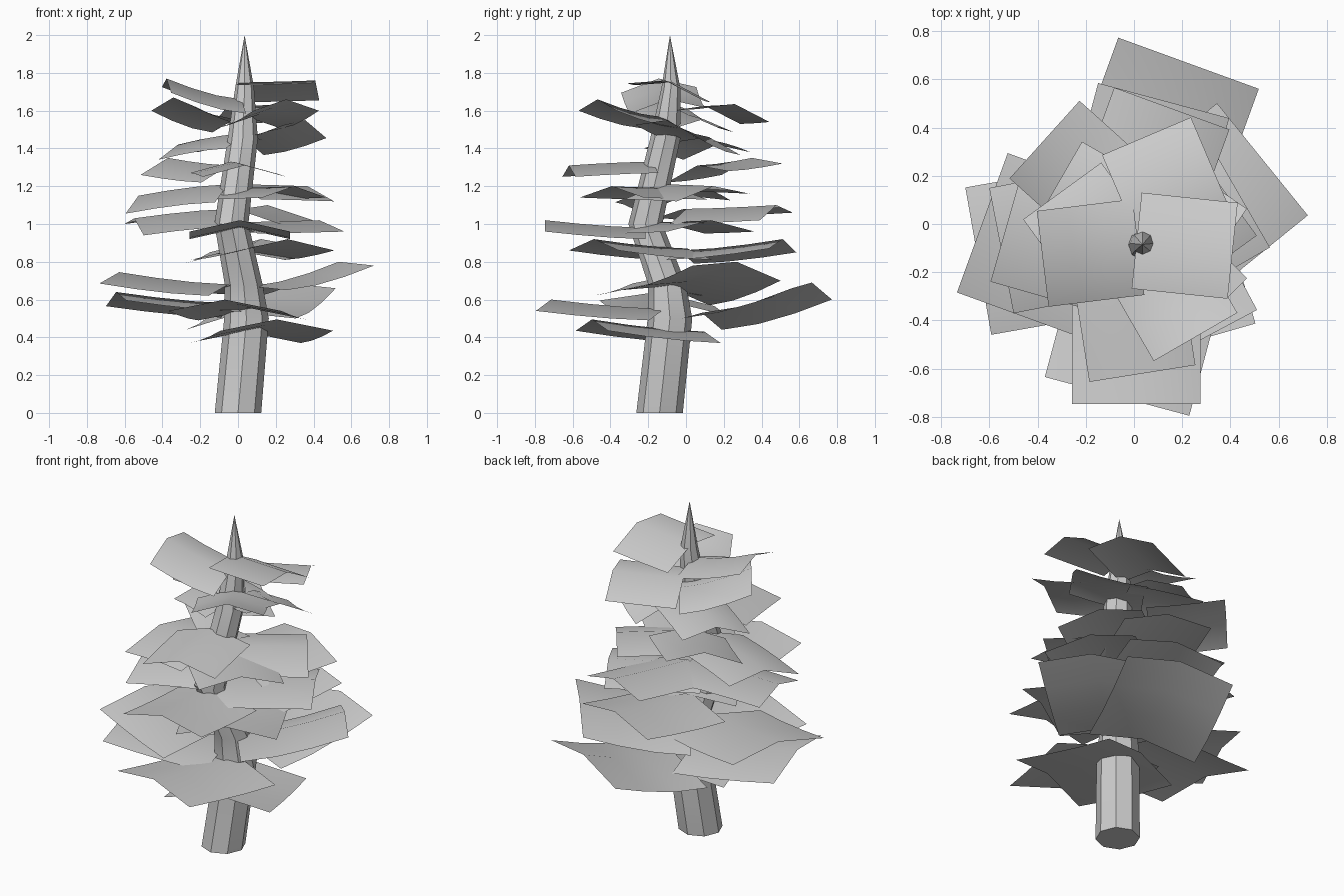
import bpy
import bmesh
from math import radians, cos, sin, tau
from mathutils import Vector

cube = bpy.data.objects.get("Cube")
if cube:
    bpy.data.objects.remove(cube, do_unlink=True)


def make_material(name, colour):
    material = bpy.data.materials.new(name)
    material.use_nodes = True
    material.diffuse_color = colour
    material.node_tree.nodes["Principled BSDF"].inputs["Base Color"].default_value = colour
    return material


grey = make_material("plain grey", (0.6, 0.6, 0.6, 1))


def make_object(name, bm, material):
    mesh = bpy.data.meshes.new(name)
    bm.to_mesh(mesh)
    bm.free()
    mesh.materials.append(material)
    obj = bpy.data.objects.new(name, mesh)
    bpy.context.collection.objects.link(obj)
    bpy.ops.object.select_all(action="DESELECT")
    obj.select_set(True)
    bpy.context.view_layer.objects.active = obj
    bpy.ops.object.shade_smooth_by_angle(angle=radians(35))
    return obj


def build_trunk(sections, tip, sides=8):
    """Loft a crooked trunk through level rings and close it in a point."""
    bm = bmesh.new()
    rings = []
    for x, y, z, radius in sections:
        angles = [tau * i / sides for i in range(sides)]
        rings.append([bm.verts.new((x + radius * cos(a), y + radius * sin(a), z))
                      for a in angles])
    bm.faces.new(reversed(rings[0]))
    top = bm.verts.new(tip)
    for i in range(sides):
        j = (i + 1) % sides
        for low, high in zip(rings, rings[1:]):
            bm.faces.new((low[i], low[j], high[j], high[i]))
        bm.faces.new((rings[-1][i], rings[-1][j], top))
    return make_object("trunk", bm, grey)


def build_sheet(name, heading, x, y, z_out, z_in, roll=0, along=3, across=2):
    """One square foliage sheet: a ridge down its length and an upturned tip."""
    size = min(0.62, 0.4 + 0.3 * max(0, 1.4 - z_out))
    ridge = 0.06
    forward = Vector((cos(radians(heading)), sin(radians(heading)), 0))
    left = Vector((-forward.y, forward.x, 0))
    bm = bmesh.new()
    grid = []
    for i in range(along + 1):
        u = i / along
        row = []
        for j in range(across + 1):
            v = j / across - 0.5
            point = Vector((x, y, 0)) + size * ((u - 0.5) * forward + v * left)
            point.z = z_in + (z_out - z_in) * u ** 1.5
            point.z += roll * v + ridge * (1 - 4 * v * v)
            row.append(bm.verts.new(point))
        grid.append(row)
    for near, far in zip(grid, grid[1:]):
        for j in range(across):
            bm.faces.new((near[j], far[j], far[j + 1], near[j + 1]))
    return make_object(name, bm, grey)


# Crooked trunk with a spire
build_trunk([(0.0, -0.14, 0, 0.123), (0.045, -0.085, 0.5, 0.118),
             (0.03, -0.1, 0.68, 0.1), (-0.035, -0.215, 1, 0.09),
             (0.025, -0.11, 1.45, 0.08), (0.035, -0.08, 1.72, 0.05)],
            (0.035, -0.085, 2))

# Foliage by tier: heading, centre x and y, outer height, inner height, roll
tiers = {
    "crown": [(-6, .21, -.09, 1.70, 1.69, -.09), (187, -.18, -.12, 1.71, 1.6, -.03),
              (-60, .155, -.295, 1.6, 1.505), (216, -.18, -.025, 1.61, 1.495, .02),
              (23, .13, .18, 1.575, 1.565, -.07), (-34, .19, .01, 1.49, 1.4, -.07),
              (150, -.14, .06, 1.36, 1.42, -.04)],
    "upper": [(138, -.21, .205, 1.29, 1.25, -.06), (-81, 0, -.4, 1.25, 1.27),
              (164, -.29, -.07, 1.09, 1.15, -.07), (-45, .13, -.225, 1.14, 1.13),
              (36, .175, .005, 1.14, 1.15, .04)],
    "middle": [(70, .07, .24, 1.04, 1.02, .04), (191, -.29, -.06, .97, 1.02, -.06),
               (30, .2, 0, .96, .95), (-90, .01, -.48, .96, .92),
               (-62, .13, -.24, .86, .81), (75, .05, .24, .86, .8, -.02)],
    "lower": [(160, -.34, -.1, .685, .62), (39, .3, .08, .74, .61, -.08),
              (70, .12, .375, .63, .47, -.06), (190, -.34, -.1, .58, .52, .03),
              (-105, .01, -.415, .54, .49), (-74, .12, -.2, .435, .37)],
}
for tier, sheets in tiers.items():
    for number, sheet in enumerate(sheets, start=1):
        build_sheet(f"{tier}_foliage_{number}", *sheet)
